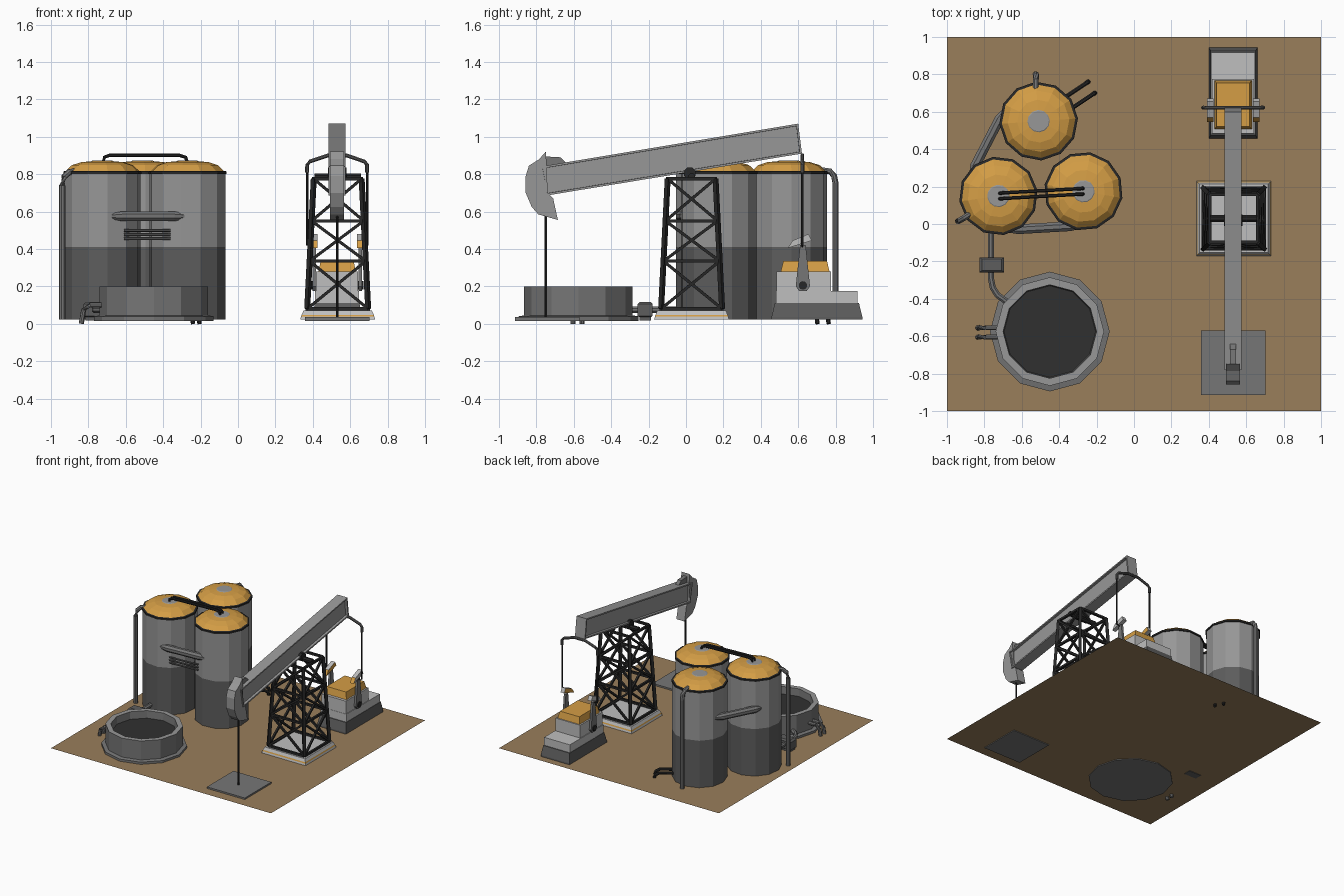
import bpy, bmesh
from math import radians, sin, cos, pi
from mathutils import Vector

cube = bpy.data.objects.get("Cube")
if cube:
    bpy.data.objects.remove(cube, do_unlink=True)


def material(name, r, g, b):
    m = bpy.data.materials.new(name)
    m.use_nodes = True
    m.diffuse_color = (r, g, b, 1)
    bsdf = next(n for n in m.node_tree.nodes if n.type == 'BSDF_PRINCIPLED')
    bsdf.inputs["Base Color"].default_value = (r, g, b, 1)
    bsdf.inputs["Roughness"].default_value = 0.8
    return m


SAND = material("sand", 0.32, 0.21, 0.105)
ORANGE = material("orange", 0.66, 0.34, 0.06)
LIGHT = material("light grey", 0.52, 0.52, 0.52)
GREY = material("mid grey", 0.31, 0.31, 0.31)
STEEL = material("steel grey", 0.18, 0.18, 0.18)
DARK = material("dark grey", 0.11, 0.11, 0.11)
BLACK = material("black", 0.02, 0.02, 0.02)
LIQUID = material("dark liquid", 0.03, 0.03, 0.03)


def finish(name, bm, *mats):
    bmesh.ops.remove_doubles(bm, verts=bm.verts, dist=1e-5)
    bmesh.ops.recalc_face_normals(bm, faces=bm.faces)
    me = bpy.data.meshes.new(name)
    bm.to_mesh(me)
    bm.free()
    for m in mats:
        me.materials.append(m)
    ob = bpy.data.objects.new(name, me)
    bpy.context.collection.objects.link(ob)
    return ob


def loft(bm, rings, mats=None, caps=True):
    """Skin a stack of equal-length point rings."""
    rows = [[bm.verts.new(p) for p in ring] for ring in rings]
    n = len(rows[0])
    for k in range(len(rows) - 1):
        for i in range(n):
            j = (i + 1) % n
            f = bm.faces.new((rows[k][i], rows[k][j], rows[k + 1][j], rows[k + 1][i]))
            f.material_index = mats[k] if mats else 0
    if caps:
        bm.faces.new(rows[0])
        f = bm.faces.new(rows[-1])
        f.material_index = mats[-1] if mats else 0


def lathe(name, centre, profile, sides, bands, mats, turn=0):
    bm = bmesh.new()
    angles = [radians(turn) + 2 * pi * i / sides for i in range(sides)]
    rings = [[(centre[0] + r * cos(a), centre[1] + r * sin(a), z) for a in angles]
             for r, z in profile]
    loft(bm, rings, bands)
    return finish(name, bm, *mats)


def stack(name, cx, cy, levels, mats, bands=None):
    """Rectangular block given as (half x, half y, z) levels."""
    bm = bmesh.new()
    corners = ((-1, -1), (1, -1), (1, 1), (-1, 1))
    loft(bm, [[(cx + u * hx, cy + v * hy, z) for u, v in corners]
              for hx, hy, z in levels], bands)
    return finish(name, bm, *mats)


def slab(name, outline, x0, x1, *mats):
    """Extrude a (y, z) outline along x."""
    bm = bmesh.new()
    loft(bm, [[(x, y, z) for y, z in outline] for x in (x0, x1)])
    return finish(name, bm, *mats)


def add_tube(bm, points, r, sides=8, ends=1.0):
    pts = [Vector(p) for p in points]
    rings = []
    for i, p in enumerate(pts):
        d = (pts[min(i + 1, len(pts) - 1)] - pts[max(i - 1, 0)]).normalized()
        ref = Vector((0, 0, 1)) if abs(d.z) < 0.9 else Vector((0.6, 0.8, 0))
        u = d.cross(ref).normalized()
        v = d.cross(u)
        s = r * (ends if i in (0, len(pts) - 1) else 1)
        rings.append([p + s * (u * cos(2 * pi * (k + .5) / sides) + v * sin(2 * pi * (k + .5) / sides))
                      for k in range(sides)])
    loft(bm, rings)


def tubes(name, paths, r, mat, sides=8, ends=1.0):
    bm = bmesh.new()
    for p in paths:
        add_tube(bm, p, r, sides, ends)
    return finish(name, bm, mat)


# Ground sheet
bm = bmesh.new()
bmesh.ops.create_grid(bm, x_segments=1, y_segments=1, size=1)
finish("ground", bm, SAND).location.z = 0.022

# Storage tanks: dark lower half, grey upper half, black rim, orange dome
TANKS = {"left_tank": (-0.725, 0.15, 8), "right_tank": (-0.27, 0.175, 20), "rear_tank": (-0.51, 0.55, 4)}
tank_profile = [(0.205, 0.024), (0.205, 0.41), (0.205, 0.80), (0.211, 0.802), (0.211, 0.815),
                (0.197, 0.818), (0.165, 0.848), (0.115, 0.864), (0.06, 0.869), (0.055, 0.872)]
for name, (x, y, turn) in TANKS.items():
    lathe(name, (x, y), tank_profile, 12, [0, 1, 2, 2, 2, 3, 3, 3, 1], [DARK, GREY, BLACK, ORANGE], turn)

# Pipes joining the tanks
tubes("tank_top_pipes", [[(-0.72, 0.15 + d, 0.865), (-0.715, 0.15 + d, 0.89), (-0.69, 0.152 + d, 0.9),
                          (-0.31, 0.173 + d, 0.9), (-0.28, 0.175 + d, 0.89), (-0.272, 0.175 + d, 0.865)]
                         for d in (-0.015, 0.015)], 0.01, BLACK)
tubes("tank_link_pipes", [
    [(-0.69, -0.03, 0.575), (-0.62, -0.028, 0.575), (-0.34, -0.012, 0.575), (-0.27, -0.008, 0.575)],
    [(-0.87, 0.26, 0.575), (-0.85, 0.31, 0.575), (-0.72, 0.56, 0.575), (-0.68, 0.62, 0.575)],
], 0.028, STEEL, 8, 0.5)
tubes("thin_link_pipes", [[(-0.61, -0.02, z), (-0.36, -0.005, z)] for z in (0.455, 0.477, 0.5)], 0.008, DARK, 6)

# Tall drain pipes
tubes("drain_pipes", [
    [(-0.525, 0.80, 0.024), (-0.525, 0.80, 0.75), (-0.525, 0.792, 0.79), (-0.525, 0.77, 0.815), (-0.525, 0.72, 0.822)],
    [(-0.94, 0.015, 0.024), (-0.94, 0.015, 0.74), (-0.93, 0.02, 0.785), (-0.905, 0.035, 0.81), (-0.85, 0.07, 0.82)],
], 0.017, STEEL)

# Short pipes running into the ground
tubes("rear_ground_pipes", [[(x, y, 0.06), (x + 0.09, y + 0.06, 0.06), (x + 0.115, y + 0.077, 0.045),
                             (x + 0.125, y + 0.083, 0.0)]
                            for x, y in ((-0.365, 0.68), (-0.33, 0.62))], 0.012, BLACK)
tubes("basin_ground_pipes", [[(-0.72, y, 0.10), (-0.79, y, 0.10), (-0.825, y, 0.075), (-0.838, y, 0.0)]
                             for y in (-0.555, -0.605)], 0.014, STEEL)

# Basin with liquid
lathe("basin", (-0.45, -0.575),
      [(0.32, 0.016), (0.32, 0.04), (0.29, 0.045), (0.29, 0.2), (0.25, 0.2), (0.245, 0.14)],
      12, [0, 0, 1, 2, 1, 3], [STEEL, STEEL, GREY, LIQUID])

# Valve box and feed pipe
tubes("feed_pipe", [[(-0.765, 0.0, 0.075), (-0.765, -0.29, 0.075), (-0.755, -0.34, 0.075),
                     (-0.73, -0.38, 0.075), (-0.66, -0.43, 0.075)]], 0.018, STEEL)
stack("valve_box", -0.76, -0.218, [(0.055, 0.03, 0.018), (0.055, 0.03, 0.035), (0.066, 0.04, 0.042),
                                   (0.066, 0.04, 0.105), (0.052, 0.03, 0.117)], [DARK])

# Well pad and polished rod
PX = 0.53
stack("well_pad", PX, -0.742, [(0.172, 0.172, 0.016), (0.172, 0.172, 0.035)], [STEEL])
tubes("well_rod", [[(PX, -0.75, 0.03), (PX, -0.75, 0.62)]], 0.007, BLACK, 6)

# Walking beam with recessed sides
beam = slab("walking_beam", [(-0.78, 0.84), (-0.75, 0.685), (0.62, 0.91), (0.6, 1.07)], PX - 0.045, PX + 0.045, GREY)
bm = bmesh.new()
bm.from_mesh(beam.data)
sides = [f for f in bm.faces if abs(f.normal.x) > 0.9]
bmesh.ops.inset_individual(bm, faces=sides, thickness=0.016, depth=0)
bmesh.ops.inset_individual(bm, faces=sides, thickness=0.001, depth=-0.02)
bm.to_mesh(beam.data)
bm.free()

# Curved head and its bracket
slab("beam_head", [(-0.75, 0.92), (-0.785, 0.88), (-0.84, 0.845), (-0.857, 0.79), (-0.857, 0.7),
                   (-0.825, 0.625), (-0.79, 0.585), (-0.685, 0.555), (-0.71, 0.67), (-0.74, 0.7), (-0.745, 0.85)],
     PX - 0.037, PX + 0.037, GREY)
slab("head_bracket", [(-0.76, 0.83), (-0.76, 0.895), (-0.67, 0.89), (-0.64, 0.86)], PX - 0.016, PX + 0.016, STEEL)

# Lattice tower
TX, TY = 0.533, 0.03
LEVELS = (0.08, 0.335, 0.55, 0.775)


def corner(i, z):
    h = 0.163 - 0.035 * (z - 0.08) / 0.695
    u, v = ((-1, -1), (1, -1), (1, 1), (-1, 1))[i % 4]
    return TX + u * h, TY + v * h, z


bm = bmesh.new()
for i in range(4):
    add_tube(bm, [corner(i, LEVELS[0]), corner(i, LEVELS[-1])], 0.016, 4)
    for z in LEVELS:
        add_tube(bm, [corner(i, z), corner(i + 1, z)], 0.012, 4)
    for lo, hi in zip(LEVELS, LEVELS[1:]):
        add_tube(bm, [corner(i, lo), corner(i + 1, hi)], 0.011, 4)
        add_tube(bm, [corner(i + 1, lo), corner(i, hi)], 0.011, 4)
finish("tower_lattice", bm, BLACK)
tubes("tower_pivot", [[(TX - 0.125, TY, 0.785), (TX + 0.125, TY, 0.785)]], 0.02, BLACK, 8)
tubes("pivot_bearing", [[(PX - 0.05, TY - 0.01, 0.805), (PX + 0.05, TY - 0.01, 0.805)]], 0.034, BLACK, 8)
stack("tower_base", TX, TY, [(0.2, 0.2, 0.024), (0.196, 0.196, 0.038), (0.193, 0.193, 0.048), (0.183, 0.183, 0.07)],
      [LIGHT, ORANGE], [0, 1, 0])

# Motor housing
MY = 0.7
stack("motor_base", PX, MY, [(0.13, 0.243, 0.024), (0.13, 0.243, 0.036), (0.12, 0.225, 0.11)], [DARK])
stack("motor_deck", PX, MY, [(0.117, 0.218, 0.11), (0.117, 0.218, 0.175)], [LIGHT])
stack("motor_body", PX, 0.63, [(0.112, 0.146, 0.17), (0.112, 0.146, 0.28)], [LIGHT])
stack("motor_cover", PX, 0.637, [(0.1, 0.13, 0.28), (0.088, 0.117, 0.335)], [ORANGE])

# Cranks, counterweights and hanger rods on both sides
tubes("crank_axle", [[(PX - 0.14, 0.625, 0.205), (PX + 0.14, 0.625, 0.205)]], 0.023, BLACK, 10)
for side, s in (("left", 1), ("right", -1)):
    slab(side + "_crank", [(0.587, 0.2), (0.605, 0.175), (0.645, 0.175), (0.663, 0.2), (0.64, 0.42), (0.61, 0.42)],
         PX + s * 0.114, PX + s * 0.132, STEEL)
    weight = slab(side + "_counterweight", [(0.545, 0.405), (0.57, 0.445), (0.655, 0.48), (0.672, 0.445)],
                  PX + s * 0.106, PX + s * 0.14, LIGHT, ORANGE)
    for f in weight.data.polygons:
        f.material_index = int(f.normal.x * s < -0.5 or f.normal.y < -0.5)
    tubes(side + "_hanger_arm", [[(PX, 0.622, 0.9), (PX + s * 0.05, 0.622, 0.9), (PX + s * 0.145, 0.622, 0.868),
                                  (PX + s * 0.16, 0.622, 0.85), (PX + s * 0.16, 0.622, 0.81)]], 0.011, DARK)
    tubes(side + "_hanger_rod", [[(PX + s * 0.16, 0.622, 0.82), (PX + s * 0.16, 0.622, 0.42),
                                  (PX + s * 0.12, 0.622, 0.41)]], 0.007, BLACK, 6)
